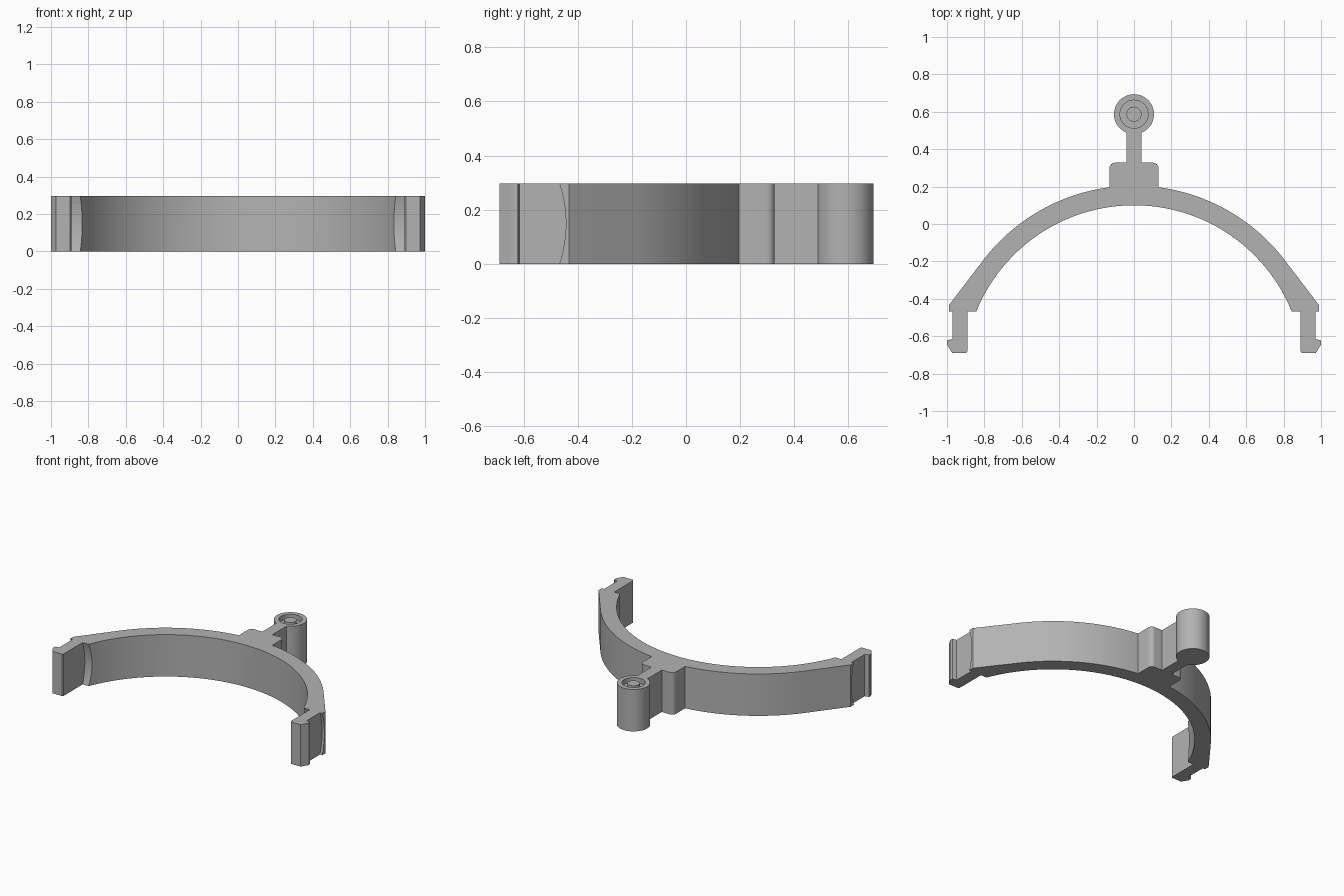
import bpy, bmesh, math
from math import sin, cos, radians

if "Cube" in bpy.data.objects:
    bpy.data.objects.remove(bpy.data.objects["Cube"])

HEIGHT = 0.297
ARC_Y = -0.81            # centre of both band arcs
INNER_R, OUTER_R = 0.91, 1.015
PIN_Y = 0.587

grey = bpy.data.materials.new("plain grey")
grey.use_nodes = True
colour = (0.45, 0.45, 0.45, 1)
grey.diffuse_color = colour
grey.node_tree.nodes["Principled BSDF"].inputs["Base Color"].default_value = colour


def arc(cx, cy, r, start, end, steps):
    """Points on an arc, angles in degrees measured clockwise from +y."""
    return [(cx + r * sin(radians(start + (end - start) * i / steps)),
             cy + r * cos(radians(start + (end - start) * i / steps)))
            for i in range(steps + 1)]


def finish(name, bm):
    bmesh.ops.recalc_face_normals(bm, faces=bm.faces)
    mesh = bpy.data.meshes.new(name)
    bm.to_mesh(mesh)
    bm.free()
    mesh.materials.append(grey)
    obj = bpy.data.objects.new(name, mesh)
    bpy.context.collection.objects.link(obj)
    bpy.ops.object.select_all(action="DESELECT")
    obj.select_set(True)
    bpy.context.view_layer.objects.active = obj
    bpy.ops.object.shade_smooth_by_angle(angle=radians(30))
    return obj


def half_outline(lip):
    """Right-hand outline from the stem round to the middle of the inner arc."""
    pts = [(0.04, 0.494), (0.04, 0.328)]
    pts += arc(0.101, 0.298, 0.03, 0, 90, 6)              # rounded boss corner
    pts += arc(0, ARC_Y, OUTER_R, 7.41, 51.5, 28)         # outer band
    pts += [(0.988, -0.432), (0.988, lip), (0.97, lip)]   # shoulder lip
    pts += [(0.97, -0.615), (1.0, -0.622), (1.0, -0.645), # hooked clip
            (0.972, -0.689), (0.897, -0.689), (0.89, -0.68)]
    inner_end = math.degrees(math.acos((lip - ARC_Y) / INNER_R))
    pts += [(0.89, lip)]
    pts += arc(0, ARC_Y, INNER_R, inner_end, 0, 36)       # inner band
    return pts


# Clamp band: stacked outlines, with the shoulder lips hollowed at mid height
bm = bmesh.new()
levels = 12
rings = []
for k in range(levels + 1):
    t = 2 * k / levels - 1
    right = half_outline(-0.444 - 0.024 * t * t)
    left = [(-x, y) for x, y in reversed(right[:-1])]
    rings.append([bm.verts.new((x, y, HEIGHT * k / levels)) for x, y in right + left])
for low, high in zip(rings, rings[1:]):
    for i in range(len(low)):
        j = (i + 1) % len(low)
        bm.faces.new((low[i], low[j], high[j], high[i]))
bm.faces.new(rings[0])
bm.faces.new(rings[-1])
finish("clamp_band", bm)

# Pin barrel: turned profile with a ring groove round a central peg
bm = bmesh.new()
profile = [(0, 0), (0.107, 0), (0.107, HEIGHT), (0.075, HEIGHT),
           (0.075, HEIGHT - 0.035), (0.04, HEIGHT - 0.035),
           (0.04, HEIGHT - 0.005), (0, HEIGHT - 0.005)]
points = [bm.verts.new((r, PIN_Y, z)) for r, z in profile]
edges = [bm.edges.new(pair) for pair in zip(points, points[1:])]
bmesh.ops.spin(bm, geom=points + edges, cent=(0, PIN_Y, 0), axis=(0, 0, 1),
               angle=math.tau, steps=48, use_merge=True)
bmesh.ops.remove_doubles(bm, verts=bm.verts, dist=0.0005)
finish("pin_barrel", bm)
